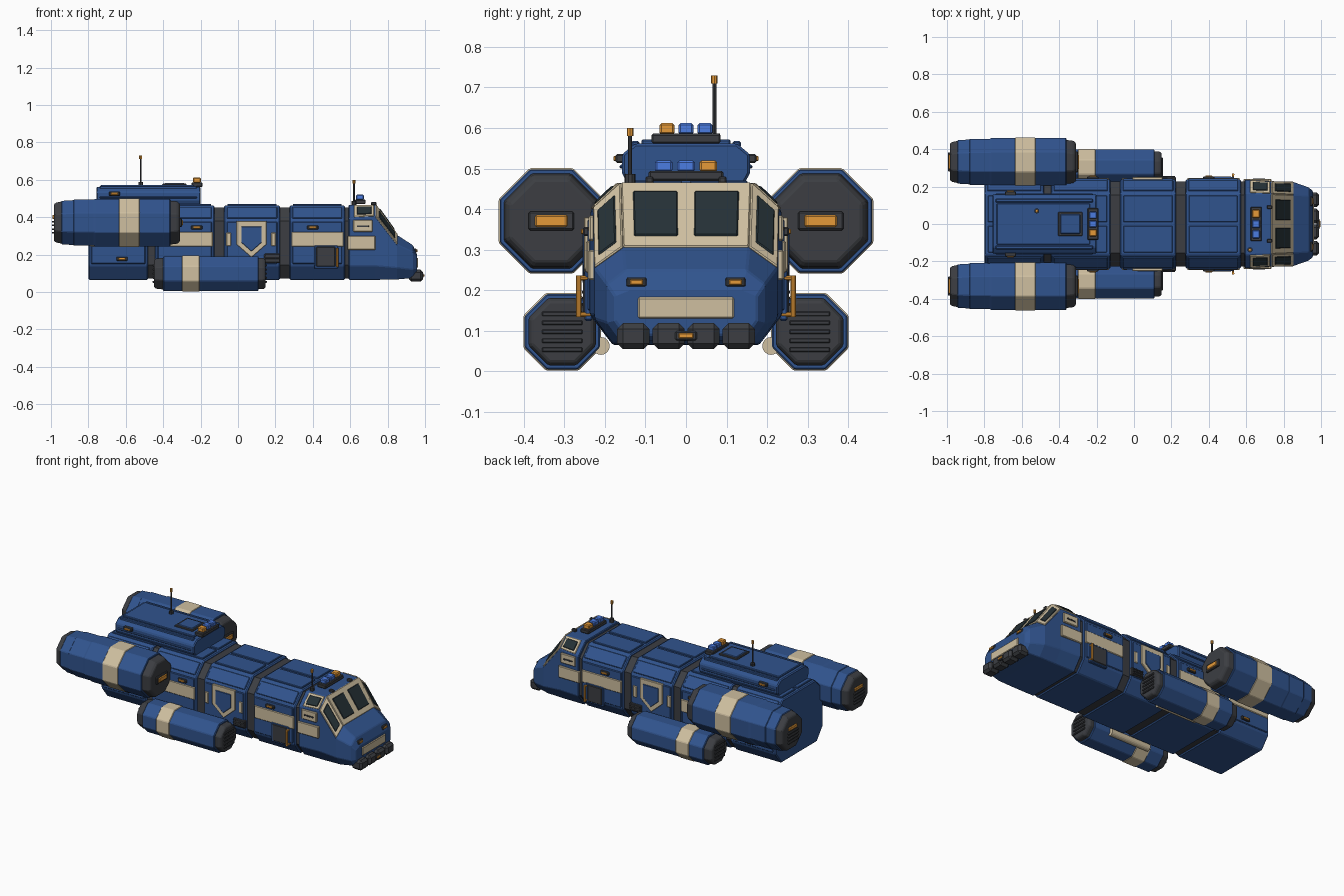
import bpy, bmesh, math
from mathutils import Vector

if "Cube" in bpy.data.objects:
    bpy.data.objects.remove(bpy.data.objects["Cube"])


def material(name, r, g, b):
    m = bpy.data.materials.new(name)
    m.diffuse_color = (r, g, b, 1)
    m.use_nodes = True
    m.node_tree.nodes["Principled BSDF"].inputs["Base Color"].default_value = m.diffuse_color
    return m


BLUE = material("hull_blue", .03, .088, .27)
DARK = material("dark_grey", .045, .048, .055)
CREAM = material("cream", .62, .52, .35)
AMBER = material("amber", .78, .32, .04)
LAMP = material("lamp_blue", .07, .2, .75)
GLASS = material("glass", .018, .03, .036)


def finish(name, bm, mat, bevel=0.0):
    bmesh.ops.recalc_face_normals(bm, faces=bm.faces)
    me = bpy.data.meshes.new(name)
    bm.to_mesh(me)
    bm.free()
    me.materials.append(mat)
    ob = bpy.data.objects.new(name, me)
    bpy.context.collection.objects.link(ob)
    if bevel:
        md = ob.modifiers.new("bevel", "BEVEL")
        md.width, md.segments, md.limit_method = bevel, 1, "ANGLE"
    return ob


def loft(name, rings, mat, bevel=0.0):
    """Skin between closed rings of points, with end caps."""
    bm = bmesh.new()
    rows = [[bm.verts.new(p) for p in r] for r in rings]
    n = len(rows[0])
    for a, b in zip(rows, rows[1:]):
        for i in range(n):
            j = (i + 1) % n
            bm.faces.new((a[i], a[j], b[j], b[i]))
    bm.faces.new(rows[0])
    bm.faces.new(rows[-1])
    return finish(name, bm, mat, bevel)


def box(name, c, size, mat, bevel=0.004):
    bm = bmesh.new()
    bmesh.ops.create_cube(bm, size=1)
    bmesh.ops.scale(bm, vec=size, verts=bm.verts)
    bmesh.ops.translate(bm, vec=c, verts=bm.verts)
    return finish(name, bm, mat, bevel)


def spans(name, x, y, z, mat, bevel=0.004):
    """Box from ranges."""
    r = (x, y, z)
    return box(name, [(a + b) / 2 for a, b in r], [abs(b - a) for a, b in r], mat, bevel)


def plate(name, quad, u, v, h, mat, bevel=0.003):
    """Thin raised panel lying on a quad (u along first edge, v across it)."""
    a, b, c, d = [Vector(p) for p in quad]
    at = lambda s, t: a.lerp(b, s).lerp(d.lerp(c, s), t)
    p = [at(u[0], v[0]), at(u[1], v[0]), at(u[1], v[1]), at(u[0], v[1])]
    mid = sum(p, Vector()) / 4
    n = (c - a).cross(d - b).normalized()
    if n.dot(mid - Vector((mid.x - .1, 0, .2))) < 0:
        n = -n
    return loft(name, [[q - n * .008 for q in p], [q + n * h for q in p]], mat, bevel)


def section(x, wt, zt, w, zs, zl, wb, zb):
    """Chamfered hull cross-section."""
    h = [(wt, zt), (w, zs), (w, zl), (wb, zb)]
    return [(x, y, z) for y, z in h] + [(x, -y, z) for y, z in reversed(h)]


def pod(name, prof, cy, cz, mat, bevel=0.004):
    """Octagonal tube along x; radii are measured to the flats."""
    k = 1 / math.cos(math.pi / 8)
    ang = [math.pi / 8 + i * math.pi / 4 for i in range(8)]
    return loft(name, [[(x, cy + r * k * math.cos(t), cz + r * k * math.sin(t)) for t in ang]
                       for x, r in prof], mat, bevel)


def rod(name, p, q, r, mat, n=10):
    p, q = Vector(p), Vector(q)
    d = q - p
    bm = bmesh.new()
    bmesh.ops.create_cone(bm, cap_ends=True, segments=n, radius1=r, radius2=r, depth=d.length)
    bmesh.ops.rotate(bm, matrix=d.to_track_quat("Z", "Y").to_matrix(), verts=bm.verts)
    bmesh.ops.translate(bm, vec=(p + q) / 2, verts=bm.verts)
    return finish(name, bm, mat)


# hull: dark core showing between blue segments
core = (.155, .452, .228, .38, .145, .172, .072)
hull = (.165, .462, .238, .385, .14, .18, .065)
loft("hull_core", [section(x, *core) for x in (-.79, .62)], DARK)
segments = [(-.8, -.48), (-.445, -.125), (-.075, .225), (.275, .572)]
for x0, x1 in segments:
    loft("hull_segment", [section(x, *hull) for x in (x0, x1)], BLUE, .006)
    for s in (-1, 1):
        roof = [(x0, s * .0, .462), (x1, s * .0, .462), (x1, s * .165, .462), (x0, s * .165, .462)]
        plate("roof_panel", roof, (.06, .94), (.06, .92), .009, BLUE)
        slope = [(x0, s * .165, .462), (x1, s * .165, .462), (x1, s * .238, .385), (x0, s * .238, .385)]
        plate("shoulder_panel", slope, (.05, .95), (.15, .9), .006, BLUE)
        spans("side_panel", (x0 + .015, x1 - .015), (s * .23, s * .243), (.15, .375), BLUE)

# cab with sloped nose
cab = [section(.592, .165, .465, .236, .395, .14, .18, .065),
       section(.735, .16, .465, .228, .403, .14, .18, .065),
       section(.85, .155, .305, .225, .255, .13, .178, .067),
       section(.935, .15, .25, .195, .215, .12, .162, .075),
       section(.957, .138, .2, .175, .185, .125, .15, .09)]
loft("cab", cab, BLUE, .004)
screen = [cab[1][7], cab[1][0], cab[2][0], cab[2][7]]
plate("windshield_frame", screen, (0, 1), (0, 1), .005, CREAM)
for u in ((.09, .435), (.565, .91)):
    plate("windshield_glass", screen, u, (.15, .84), .009, GLASS)
for s, (t, o) in ((1, (0, 1)), (-1, (7, 6))):
    corner = [cab[1][t], cab[1][o], cab[2][o], cab[2][t]]
    plate("corner_window_frame", corner, (0, 1), (0, 1), .005, CREAM)
    plate("corner_window_glass", corner, (.2, .82), (.13, .87), .009, GLASS)
    slope = [cab[0][t], cab[1][t], cab[1][o], cab[0][o]]
    plate("side_window_frame", slope, (.2, .95), (.04, .96), .005, CREAM)
    plate("side_window_glass", slope, (.3, .86), (.2, .82), .009, GLASS)
    # cab side markings and headlights
    spans("cab_stripe", (.585, .735), (s * .22, s * .241), (.225, .3), CREAM)
    spans("cab_plate", (.615, .72), (s * .22, s * .24), (.322, .385), CREAM)
    spans("plate_slot", (.635, .7), (s * .23, s * .243), (.347, .356), DARK, .001)
    box("headlight_mount", (.94, s * .122, .22), (.03, .05, .024), DARK)
    box("headlight", (.95, s * .122, .22), (.02, .032, .013), AMBER, .002)
    box("roof_marker", (.725, s * .09, .472), (.03, .02, .018), DARK)
    for y in (.043, .13):
        box("bumper_block", (.952, s * y, .087), (.075, .079, .064), DARK, .014)
spans("nose_plate", (.94, .963), (-.118, .118), (.13, .183), CREAM)
box("bumper_lamp_mount", (.985, 0, .088), (.016, .055, .024), DARK)
box("bumper_lamp", (.99, 0, .088), (.012, .036, .013), AMBER, .002)

# side details on both flanks
for s in (-1, 1):
    for x0, x1 in ((-.79, -.5), (-.435, -.135), (.285, .565)):
        spans("side_stripe", (x0, x1), (s * .235, s * .247), (.242, .322), CREAM)
    for x in (-.05, .19):
        spans("stripe_end", (x - .013, x + .013), (s * .235, s * .247), (.245, .318), CREAM)
    # shield-shaped badge: cream border with blue centre
    for k, h, m, nm in ((1, .251, CREAM, "shield_border"), (.68, .255, BLUE, "shield_centre")):
        pts = [(-.08, .095), (.08, .095), (.08, -.03), (0, -.1), (-.08, -.03)]
        loft(nm, [[(.072 + k * a, s * y, .285 + k * b) for a, b in pts] for y in (.23, h)], m, .002)
    spans("door_frame", (.408, .535), (s * .23, s * .25), (.125, .25), BLUE)
    spans("door", (.418, .52), (s * .23, s * .254), (.135, .242), DARK)
    for z in (.14, .23):
        rod("grab_rail_end", (.53, s * .235, z), (.53, s * .268, z), .006, AMBER)
    rod("grab_rail", (.53, s * .264, .134), (.53, s * .264, .236), .007, AMBER)
    spans("vent", (.14, .225), (s * .23, s * .25), (.155, .205), DARK)
    for i in range(3):
        spans("vent_slat", (.145, .22), (s * .24, s * .256), (.162 + i * .015, .169 + i * .015), DARK, .001)
    for x, y, z in ((-.22, .243, .345), (.4, .243, .345), (-.62, .243, .177), (-.66, .163, .525)):
        box("marker_mount", (x, s * y, z), (.06, .022, .022), DARK)
        box("marker_lamp", (x, s * (y + .007), z), (.038, .018, .012), AMBER, .002)
    rod("belly_tank", (-.28, s * .21, .063), (0, s * .21, .063), .022, CREAM, 16)

# upper equipment module
loft("roof_module", [section(x, .125, .562, .158, .535, .49, .14, .455) for x in (-.757, -.2)], BLUE, .006)
spans("module_top", (-.735, -.235), (-.11, .11), (.555, .572), BLUE)
for s in (-1, 1):
    spans("module_rail", (-.74, -.22), (s * .115, s * .135), (.55, .568), BLUE)
    spans("module_side_rail", (-.74, -.22), (s * .15, s * .164), (.5, .51), BLUE)
spans("hatch_frame", (-.405, -.275), (-.065, .065), (.565, .58), DARK)
spans("hatch", (-.393, -.287), (-.053, .053), (.57, .584), BLUE)

# beacon bars
for x, z, w, step, cols in ((-.22, .562, .085, .047, (AMBER, LAMP, LAMP)),
                            (.652, .47, .092, .055, (LAMP, LAMP, AMBER))):
    spans("beacon_base", (x - .028, x + .03), (-w, w), (z, z + .024), DARK)
    for i, m in enumerate(cols):
        box("beacon_lamp", (x, (i - 1) * step, z + .036), (.042, step * .8, .028), m, .005)

# antennas
for x, y, z, top in ((-.52, .07, .565, .73), (.62, -.138, .465, .6)):
    rod("antenna_foot", (x, y, z), (x, y, z + .022), .014, DARK)
    rod("antenna_mast", (x, y, z), (x, y, top - .01), .005, DARK, 8)
    rod("antenna_tip", (x, y, top - .02), (x, y, top), .008, AMBER, 8)

for s in (-1, 1):
    # upper main engines
    y, z = s * .332, .371
    pod("engine_body", [(-.88, .123), (-.77, .123), (-.765, .127), (-.362, .127)], y, z, BLUE)
    pod("engine_tail_ring", [(-.945, .116), (-.875, .12)], y, z, BLUE)
    pod("engine_band", [(-.638, .13), (-.525, .13)], y, z, CREAM)
    pod("engine_nose", [(-.37, .118), (-.325, .113), (-.31, .1)], y, z, DARK)
    pod("engine_tail", [(-.985, .095), (-.975, .106), (-.94, .113)], y, z, DARK)
    box("engine_lamp_mount", (-.31, y, z), (.02, .112, .046), DARK)
    box("engine_lamp", (-.304, y, z), (.02, .08, .03), AMBER)
    box("exhaust_lamp", (-.984, y, z + .03), (.018, .08, .022), AMBER)
    for i in range(4):
        box("exhaust_slat", (-.986, y, z - .055 + i * .02), (.018, .1, .009), DARK, .002)
    # lower thruster pods
    y, z = s * .305, .098
    pod("thruster_body", [(-.4, .093), (.11, .093)], y, z, BLUE)
    pod("thruster_band", [(-.3, .096), (-.205, .096)], y, z, CREAM)
    pod("thruster_nose", [(.1, .083), (.135, .083), (.148, .074)], y, z, DARK)
    pod("thruster_tail", [(-.45, .07), (-.44, .08), (-.395, .085)], y, z, DARK)
    for i in range(5):
        for x in (-.45, .148):
            box("thruster_slat", (x, y, z - .044 + i * .022), (.012, .1, .011), DARK, .002)
